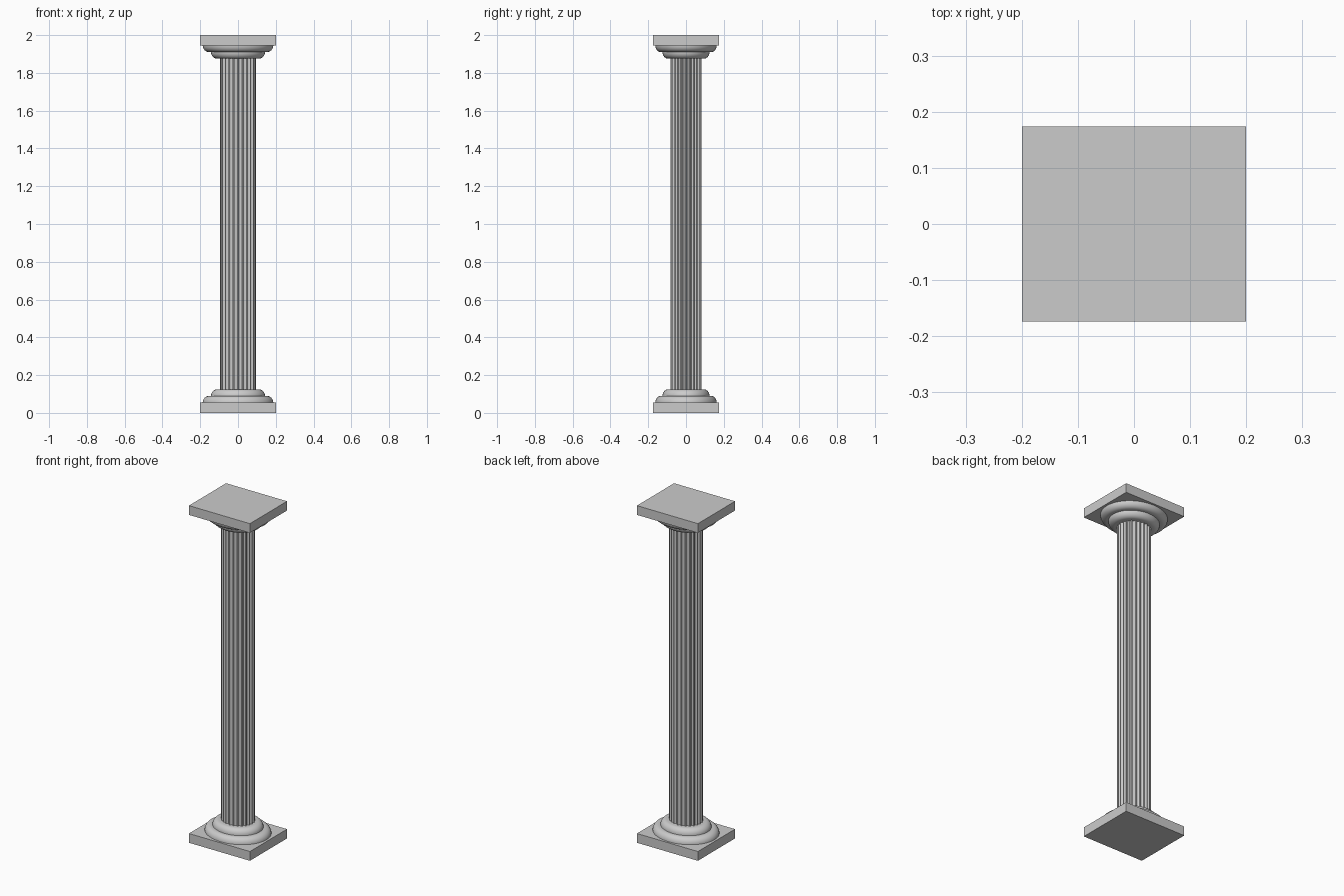
import bpy, bmesh
from math import sin, cos, pi, radians

if "Cube" in bpy.data.objects:
    bpy.data.objects.remove(bpy.data.objects["Cube"])

H = 2.0          # total height
SQ = 0.87        # plan is narrower in y than in x
FLUTES = 24


def add_object(name, bm, smooth=True):
    bmesh.ops.recalc_face_normals(bm, faces=bm.faces)
    mesh = bpy.data.meshes.new(name)
    bm.to_mesh(mesh)
    bm.free()
    obj = bpy.data.objects.new(name, mesh)
    bpy.context.collection.objects.link(obj)
    if smooth:
        bpy.ops.object.select_all(action='DESELECT')
        obj.select_set(True)
        bpy.context.view_layer.objects.active = obj
        bpy.ops.object.shade_smooth_by_angle(angle=radians(35))
    return obj


def stack_rings(name, rings):
    """Skin a list of equal-length closed rings and cap both ends."""
    bm = bmesh.new()
    loops = [[bm.verts.new(p) for p in ring] for ring in rings]
    n = len(loops[0])
    for a, b in zip(loops, loops[1:]):
        for i in range(n):
            j = (i + 1) % n
            bm.faces.new((a[i], a[j], b[j], b[i]))
    bm.faces.new(loops[0][::-1])
    bm.faces.new(loops[-1])
    return add_object(name, bm)


def ellipse(r, z, n=64):
    return [(r * cos(2 * pi * i / n), SQ * r * sin(2 * pi * i / n), z)
            for i in range(n)]


def slab(name, z0, z1):
    bm = bmesh.new()
    bmesh.ops.create_cube(bm, size=1)
    for v in bm.verts:
        v.co = (v.co.x * 0.4, v.co.y * 0.348, z0 if v.co.z < 0 else z1)
    return add_object(name, bm, smooth=False)


def moulding(name, r, z0, z1, flip):
    """Rounded step, thinning away from the slab."""
    rings = []
    for k in range(9):
        a = pi / 2 * k / 8
        z = z0 + (z1 - z0) * sin(a)
        rings.append(ellipse(r - 0.035 * (1 - cos(a)), H - z if flip else z))
    return stack_rings(name, rings)


# Base and matching upside-down capital
for part, flip in (("base", False), ("capital", True)):
    slab(part + "_slab", *((H - 0.055, H) if flip else (0, 0.055)))
    moulding(part + "_large_moulding", 0.187, 0.055, 0.09, flip)
    moulding(part + "_small_moulding", 0.143, 0.09, 0.125, flip)


# Fluted shaft: narrow lands between concave grooves
def fluted_ring(z, r=0.095, depth=0.009, land=0.22, steps=6):
    pts = []
    for f in range(FLUTES):
        for s in range(steps + 1):
            t = s / steps
            a = 2 * pi / FLUTES * (f + land / 2 + (1 - land) * t)
            rr = r - depth * (1 - (2 * t - 1) ** 2)
            pts.append((rr * cos(a), SQ * rr * sin(a), z))
    return pts


stack_rings("fluted_shaft", [fluted_ring(0.12), fluted_ring(H - 0.12)])
